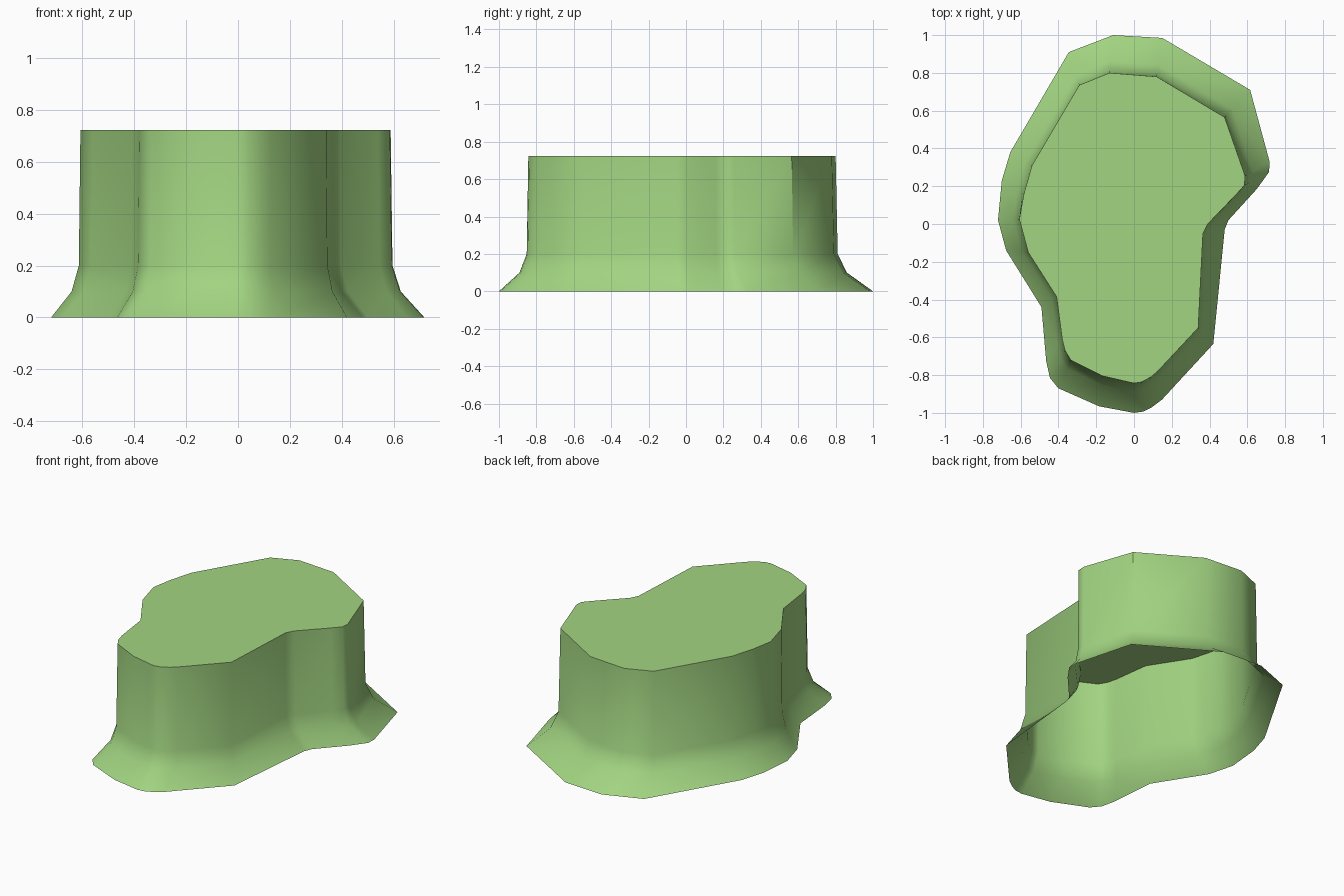
import bpy, bmesh
from mathutils import Vector

if "Cube" in bpy.data.objects:
    bpy.data.objects.remove(bpy.data.objects["Cube"])

# Outline of the flared foot and of the plateau top, matching point for point (clockwise)
FOOT = [(-.11, 1), (.15, .985), (.615, .71), (.718, .33), (.715, .275), (.65, .185),
        (.50, .02), (.48, -.03), (.42, -.635), (.148, -.93), (.095, -.97), (.05, -.993),
        (0, -1), (-.185, -.965), (-.40, -.87), (-.445, -.815), (-.465, -.725),
        (-.49, -.44), (-.677, -.14), (-.72, .02), (-.70, .23), (-.655, .38), (-.345, .91)]
TOP = [(-.13, .80), (.12, .78), (.48, .565), (.588, .255), (.585, .205), (.54, .155),
       (.39, 0), (.365, -.05), (.34, -.55), (.125, -.78), (.09, -.81), (.04, -.837),
       (0, -.843), (-.165, -.805), (-.335, -.72), (-.365, -.67), (-.38, -.61),
       (-.41, -.385), (-.56, -.15), (-.607, .025), (-.583, .16), (-.54, .31), (-.29, .735)]

# Wall profile: height and how far the outline has moved from foot to top
PROFILE = [(0, 0), (.1, .7), (.2, .945), (.723, 1)]

bm = bmesh.new()
rings = []
for z, t in PROFILE:
    ring = []
    for foot, top in zip(FOOT, TOP):
        p = Vector(foot).lerp(Vector(top), t)
        ring.append(bm.verts.new((p.x, p.y, z)))
    rings.append(ring)

# Smooth walls, open underneath
n = len(FOOT)
for low, high in zip(rings, rings[1:]):
    for i in range(n):
        j = (i + 1) % n
        bm.faces.new((low[j], low[i], high[i], high[j])).smooth = True

# Flat top with a crisp rim
cap = bm.faces.new(rings[-1][::-1])
for e in cap.edges:
    e.smooth = False
# Crisp corner on the back right wall
bm.edges.get((rings[2][2], rings[3][2])).smooth = False

mesh = bpy.data.meshes.new("cliff_plateau")
bm.to_mesh(mesh)
bm.free()
plateau = bpy.data.objects.new("cliff_plateau", mesh)
bpy.context.collection.objects.link(plateau)

# Grass green
green = bpy.data.materials.new("grass_green")
green.diffuse_color = (.36, .66, .22, 1)
green.use_nodes = True
green.node_tree.nodes["Principled BSDF"].inputs["Base Color"].default_value = green.diffuse_color
mesh.materials.append(green)
